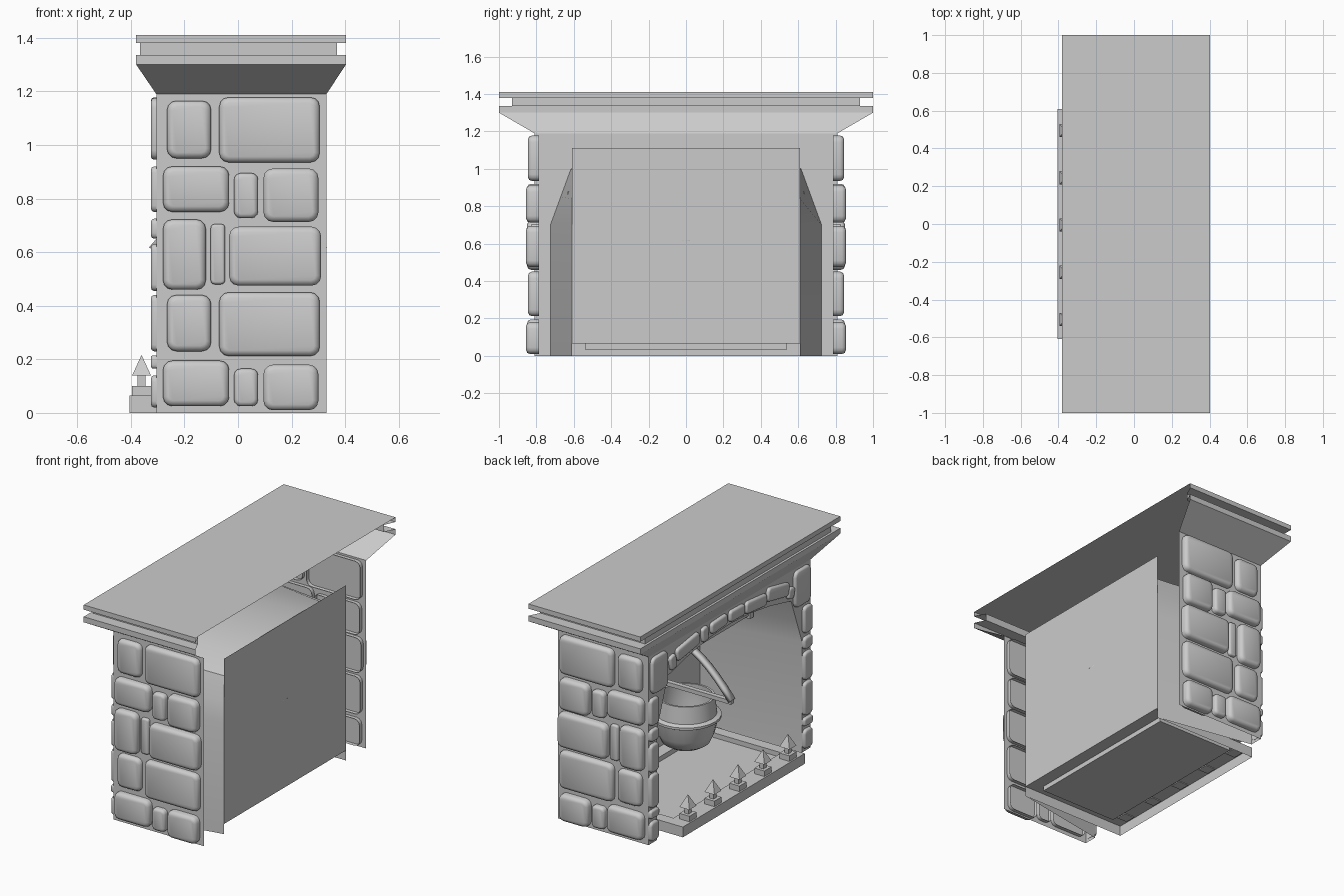
import bpy, bmesh, math
from mathutils import Matrix, Vector

if "Cube" in bpy.data.objects:
    bpy.data.objects.remove(bpy.data.objects["Cube"])


def mesh_object(name, verts, faces, smooth=False):
    me = bpy.data.meshes.new(name)
    me.from_pydata(verts, [], faces)
    ob = bpy.data.objects.new(name, me)
    bpy.context.collection.objects.link(ob)
    if smooth:
        bpy.ops.object.select_all(action='DESELECT')
        bpy.context.view_layer.objects.active = ob
        ob.select_set(True)
        bpy.ops.object.shade_smooth_by_angle(angle=math.radians(40))
    return ob


def box(name, x0, x1, y0, y1, z0, z1, grow=(0, 0)):
    """Box; grow widens the top in x and y to make a frustum."""
    gx, gy = grow
    v = [(x0, y0, z0), (x1, y0, z0), (x1, y1, z0), (x0, y1, z0),
         (x0 - gx, y0 - gy, z1), (x1 + gx, y0 - gy, z1),
         (x1 + gx, y1 + gy, z1), (x0 - gx, y1 + gy, z1)]
    f = [(3, 2, 1, 0), (4, 5, 6, 7), (0, 1, 5, 4), (1, 2, 6, 5), (2, 3, 7, 6), (3, 0, 4, 7)]
    return mesh_object(name, v, f)


def stones(name, specs, soft):
    """Rounded blocks: each spec is centre, size, outward direction, tilt about x."""
    bm = bmesh.new()
    for c, s, out, tilt in specs:
        out = Vector(out)
        m = Matrix.Translation(c) @ Matrix.Rotation(tilt, 4, 'X') @ Matrix.Diagonal((*s, 1))
        vs = bmesh.ops.create_cube(bm, size=1, matrix=m)['verts']
        edges = {e for v in vs for e in v.link_edges}
        plan = [e for e in edges
                if abs((e.verts[0].co - e.verts[1].co).normalized().dot(out)) > .9]
        r = min(sorted(s)[1] * .28, .035)
        # round the outline, then soften the outer rim and open the hidden back
        res = bmesh.ops.bevel(bm, geom=plan, offset=r, segments=3, profile=.5, affect='EDGES')
        rim, back = set(), []
        for f in {f for v in res['verts'] for f in v.link_faces}:
            f.normal_update()
            d = f.normal.dot(out)
            if d > .9:
                rim.update(f.edges)
            elif d < -.9:
                back.append(f)
        bmesh.ops.delete(bm, geom=back, context='FACES_ONLY')
        bmesh.ops.bevel(bm, geom=list(rim), offset=min(r * .6, soft), segments=2,
                        profile=.5, affect='EDGES')
    ob = mesh_object(name, [], [])
    bm.to_mesh(ob.data)
    bm.free()
    for p in ob.data.polygons:
        p.use_smooth = True


FX, BX, W, H = -.305, .33, .81, 1.19

# side walls
for side, n in ((-1, 'left'), (1, 'right')):
    y = side * W
    mesh_object('side_wall_' + n, [(FX, y, 0), (BX, y, 0), (BX, y, H), (FX, y, H)], [(0, 1, 2, 3)])

# front wall around the arch, and the firebox lining behind it
half_f = [(.725, 0), (.725, .70), (.67, .85), (.615, 1.0), (.40, 1.05), (.2, 1.08), (0, 1.09)]
half_b = [(.61, 0), (.61, .70), (.61, .84), (.57, .98), (.42, 1.06), (.2, 1.10), (0, 1.11)]
outer = [(W, 0), (W, .70), (W, .85), (W, H), (.40, H), (.2, H), (0, H)]


def full(pts):
    return pts + [(-y, z) for y, z in reversed(pts[:-1])]


def strip(name, a, xa, b, xb, smooth):
    n = len(a)
    v = [(xa, y, z) for y, z in a] + [(xb, y, z) for y, z in b]
    mesh_object(name, v, [(i, i + 1, n + i + 1, n + i) for i in range(n - 1)], smooth)


strip('front_wall', full(half_f), FX, full(outer), FX, False)
strip('firebox_lining', full(half_f), FX, full(half_b), BX, True)
mesh_object('firebox_back', [(BX, -.61, .065), (BX, .61, .065), (BX, .61, 1.11), (BX, -.61, 1.11)],
            [(0, 1, 2, 3)])

# mantel: moulding profile run round three sides, open at the back, with a top
# profile: front x, back x, half width, height
prof = [(FX, BX, W, H), (-.38, .403, 1, 1.30), (-.38, .403, 1, 1.335), (-.365, .37, .93, 1.335),
        (-.365, .37, .93, 1.38), (-.38, .403, 1, 1.38), (-.38, .403, 1, 1.41)]
mv = [p for f, b, w, z in prof for p in ((b, -w, z), (f, -w, z), (f, w, z), (b, w, z))]
mf = [(4 * k + i, 4 * k + 4 + i, 4 * k + 5 + i, 4 * k + 1 + i)
      for k in range(len(prof) - 1) for i in range(3)]
n = 4 * len(prof)
mesh_object('mantel', mv, mf + [(n - 4, n - 1, n - 2, n - 3)])


# hearth: hollow slab with a sunken pan, open below and behind
def rect(x0, x1, y, z):
    return [(x0, -y, z), (x1, -y, z), (x1, y, z), (x0, y, z)]


rings = [rect(-.405, .33, .61, 0), rect(-.405, .33, .61, .065),
         rect(-.29, .25, .54, .065), rect(-.29, .25, .54, .035)]
hf = [(4 * k + i, 4 * k + (i + 1) % 4, 4 * k + 4 + (i + 1) % 4, 4 * k + 4 + i)
      for k in range(3) for i in range(4) if (k, i) != (0, 1)] + [(12, 13, 14, 15)]
mesh_object('hearth', sum(rings, []), hf)

# side stones: x0, x1, z0, z1, outer face
side_rows = [(-.265, -.10, .95, 1.165, .84), (-.07, .305, .935, 1.178, .845),
             (-.28, -.033, .75, .92, .85), (-.015, .075, .727, .895, .845), (.095, .3, .713, .912, .855),
             (-.28, -.12, .46, .722, .85), (-.102, -.048, .48, .705, .83), (-.033, .31, .475, .695, .855),
             (-.265, -.10, .23, .44, .84), (-.07, .305, .212, .45, .845),
             (-.28, -.033, .025, .195, .85), (-.015, .075, .025, .165, .845), (.095, .3, .01, .18, .855)]
for side, n in ((-1, 'left'), (1, 'right')):
    stones('side_stones_' + n,
           [(((a + b) / 2, side * (.785 + o) / 2, (c + d) / 2), (b - a, o - .785, d - c), (0, side, 0), 0)
            for a, b, c, d, o in side_rows], .022)

# front column stones
front = []
FC, FD, OUT = -.314, .022, (-1, 0, 0)
for c, d in ((.02, .14), (.165, .215), (.23, .44), (.455, .63), (.65, .725), (.75, .92)):
    for side in (-1, 1):
        front.append(((FC, side * .768, (c + d) / 2), (FD, .085, d - c), OUT, 0))
# arch stones: y, z, width, height, tilt
for y, z, w, h, t in ((-.715, 1.06, .16, .23, 0), (-.60, 1.06, .06, .07, .2), (-.47, 1.115, .22, .085, .2),
                      (-.25, 1.125, .21, .075, .1), (-.06, 1.14, .15, .07, .03), (.12, 1.14, .16, .07, -.05),
                      (.26, 1.13, .06, .09, -.1), (.43, 1.115, .23, .08, -.15), (.58, 1.075, .06, .09, -.2),
                      (.715, 1.06, .16, .23, 0)):
    front.append(((FC, y, z), (FD, w, h), OUT, t))
stones('front_stones', front, .012)

# fence finials along the hearth edge
for i in range(5):
    y = -.505 + .25 * i
    box(f'finial_block_{i}', -.395, -.325, y - .035, y + .035, .06, .10)
    box(f'finial_post_{i}', -.375, -.345, y - .015, y + .015, .10, .14)
    box(f'finial_spike_{i}', -.395, -.325, y - .035, y + .035, .14, .215, (-.0345, -.0345))

# hanging bar
box('hanging_bar', -.018, .018, -.63, .62, .835, .87)
for side, n in ((-1, 'left'), (1, 'right')):
    y = side * .615
    box('bar_bracket_' + n, -.03, .03, y - .018, y + .018, .82, .88)

# cauldron, turned profile
pot = [(.001, .25), (.10, .25), (.14, .275), (.165, .33), (.185, .42), (.205, .43), (.205, .445),
       (.18, .455), (.168, .56), (.155, .56), (.16, .45), (.13, .30), (.001, .275)]
N = 24
pv = [(r * math.cos(2 * math.pi * k / N), r * math.sin(2 * math.pi * k / N), z)
      for r, z in pot for k in range(N)]
pf = [(j * N + k, j * N + (k + 1) % N, (j + 1) * N + (k + 1) % N, (j + 1) * N + k)
      for j in range(len(pot) - 1) for k in range(N)]
mesh_object('cauldron', pv, pf, True)

# bail handle, a flat strap arched over the bar, and its cross rod
arc = [(.322 * t / 6, .61 + .265 * (1 - abs(t / 6) ** 1.5)) for t in range(-6, 7)]
hv = [(x, y, z) for x, z in arc for y in (-.022, .022)]
handle = mesh_object('cauldron_handle', hv,
                     [(2 * i, 2 * i + 1, 2 * i + 3, 2 * i + 2) for i in range(12)])
for p in handle.data.polygons:
    p.use_smooth = True
sol = handle.modifiers.new('thickness', 'SOLIDIFY')
sol.thickness = .025
sol.offset = 0
box('cauldron_cross_rod', -.325, .325, -.015, .015, .59, .615)
